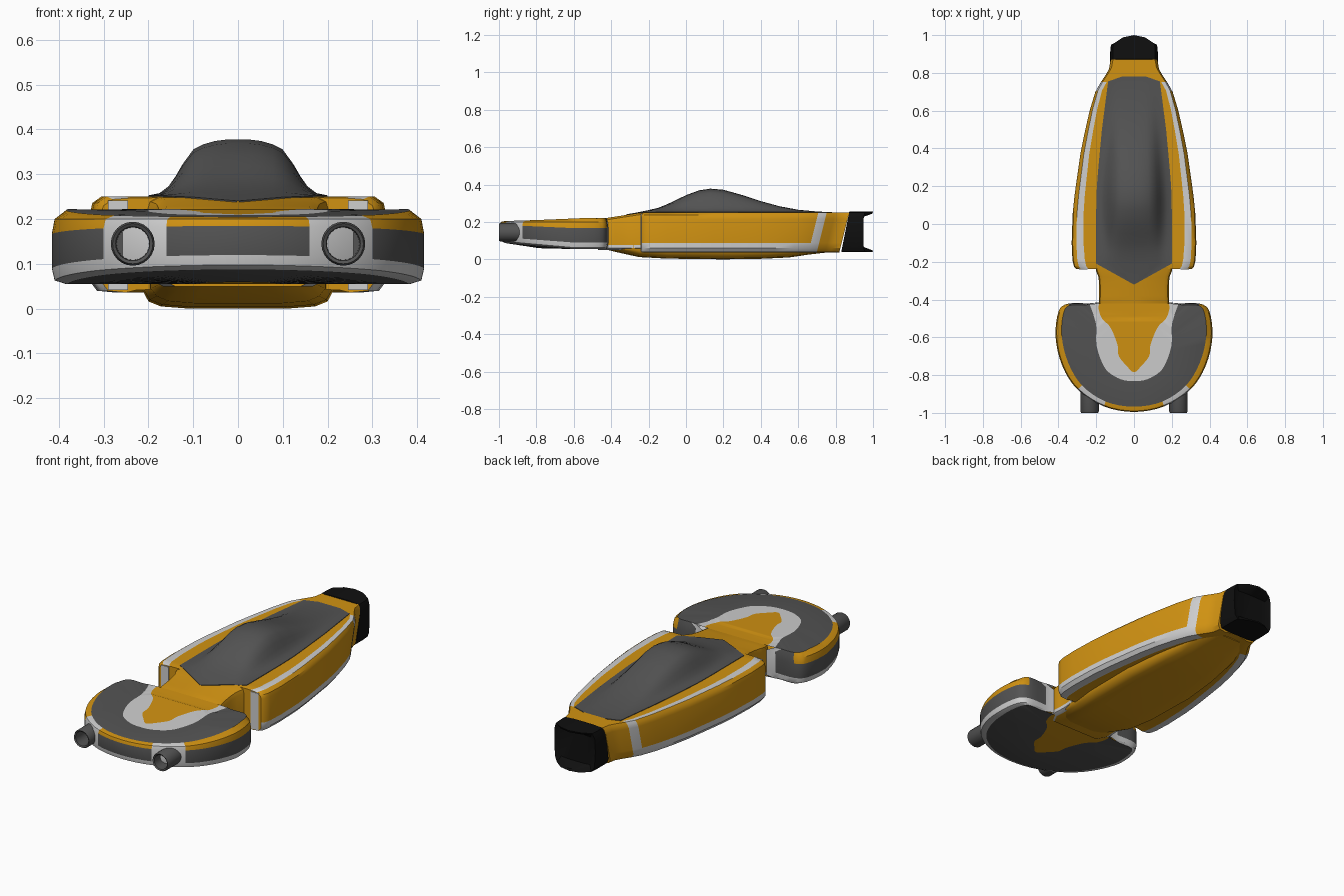
import bpy, bmesh, math
from mathutils import Vector

if "Cube" in bpy.data.objects:
    bpy.data.objects.remove(bpy.data.objects["Cube"])


def material(name, rgb):
    m = bpy.data.materials.new(name)
    m.diffuse_color = (*rgb, 1)
    m.use_nodes = True
    m.node_tree.nodes["Principled BSDF"].inputs["Base Color"].default_value = m.diffuse_color
    return m


MATS = [material("orange paint", (0.64, 0.29, 0.006)),
        material("light grey trim", (0.62, 0.62, 0.62)),
        material("dark grey", (0.087, 0.087, 0.087)),
        material("black", (0.005, 0.005, 0.005))]
ORANGE, WHITE, GREY, BLACK = range(4)


def interp(table, v):
    if v <= table[0][0]:
        return table[0][1]
    for (a, fa), (b, fb) in zip(table, table[1:]):
        if v <= b:
            return fa + (fb - fa) * (v - a) / (b - a)
    return table[-1][1]


def spline(pts, n=4):
    """Catmull-Rom through 2D points, mirrored past the last point."""
    p = [Vector(q) for q in pts]
    p = [p[0] * 2 - p[1]] + p + [Vector((-p[-2].x, p[-2].y))]
    out = []
    for a, b, c, d in zip(p, p[1:], p[2:], p[3:]):
        for k in range(n):
            t = k / n
            out.append(0.5 * (2 * b + (c - a) * t + (2 * a - 5 * b + 4 * c - d) * t * t
                              + (3 * b - a - 3 * c + d) * t ** 3))
    return out + [Vector(pts[-1])]


def finish(name, bm, angle=35):
    bmesh.ops.remove_doubles(bm, verts=bm.verts, dist=1e-5)
    bmesh.ops.recalc_face_normals(bm, faces=bm.faces)
    me = bpy.data.meshes.new(name)
    bm.to_mesh(me)
    bm.free()
    ob = bpy.data.objects.new(name, me)
    bpy.context.collection.objects.link(ob)
    for m in MATS:
        me.materials.append(m)
    bpy.ops.object.select_all(action='DESELECT')
    bpy.context.view_layer.objects.active = ob
    ob.select_set(True)
    bpy.ops.object.shade_smooth_by_angle(angle=math.radians(angle))
    return ob


def loft(name, rows, mat, caps=(), cap_mat=ORANGE, angle=35):
    """Skin half sections (x >= 0) and mirror them; mat(i, j) picks the colour."""
    bm = bmesh.new()
    for s in (1, -1):
        g = [[bm.verts.new((s * x, y, z)) for x, y, z in r] for r in rows]
        for i in range(len(g) - 1):
            for j in range(len(g[i]) - 1):
                f = bm.faces.new((g[i][j], g[i + 1][j], g[i + 1][j + 1], g[i][j + 1]))
                f.material_index = mat(i, j)
        for c in caps:
            bm.faces.new(g[c]).material_index = cap_mat
    return finish(name, bm, angle)


TOP = [(-1, 0.2), (-0.8, 0.206), (-0.42, 0.222), (-0.24, 0.25), (1, 0.25)]

# Crescent nose: nested outlines running from the neck to the front centre
outline = spline([(.19, -.415), (.24, -.42), (.35, -.422), (.40, -.465), (.415, -.6),
                  (.38, -.75), (.30, -.875), (.16, -.965), (0, -.995)])
panel = spline([(.235, -.425), (.27, -.43), (.345, -.432), (.375, -.48), (.382, -.6),
                (.348, -.735), (.275, -.855), (.15, -.94), (0, -.967)])
band = spline([(.235, -.425), (.215, -.48), (.2, -.54), (.2, -.6), (.197, -.65),
               (.175, -.72), (.14, -.78), (.07, -.822), (0, -.832)])
tongue = spline([(.185, -.42), (.187, -.45), (.17, -.5), (.13, -.54), (.105, -.59),
                 (.085, -.65), (.08, -.7), (.04, -.75), (0, -.785)])
centre = [Vector((0, p.y)) for p in tongue]


def lift(y):
    return min(1, max(0, (-y - 0.6) / 0.4))


def level(curve, base, rise, scale=1):
    return [(p.x * scale, -.65 + (p.y + .65) * scale, base + rise * lift(p.y)) for p in curve]


def on_top(curve):
    return [(p.x, p.y, interp(TOP, p.y) + (0.004 if p.y < -.5 else 0)) for p in curve]


nose = [level(centre, .055, .01), level(tongue, .055, .01), level(panel, .055, .035),
        level(outline, .063, .035, .985), level(outline, .09, .03), level(outline, .167, .018),
        level(outline, .2, .0, .985), on_top(panel), on_top(band), on_top(tongue), on_top(centre)]
nose_cols = [ORANGE, GREY, WHITE, WHITE, GREY, ORANGE, ORANGE, GREY, WHITE, ORANGE]


def nose_mat(i, j):
    seg = j // 4
    if 2 <= i <= 6:
        if seg == 6 or (seg == 0 and i > 2):
            return WHITE              # gun surrounds and neck corner
        if seg == 1 and i > 3:
            return GREY
    return nose_cols[i]


loft("nose", nose, nose_mat, angle=30)

# Neck joining the nose to the body
neck = []
for y, w in [(-.47, .16), (-.42, .187), (-.38, .184), (-.33, .184), (-.28, .188), (-.25, .2), (-.2, .21)]:
    t = interp(TOP, y) - (0.006 if y < -.43 else 0)
    neck.append([(0, y, .05), (w - .02, y, .05), (w, y, .06), (w, y, .078), (w, y, t - .03),
                 (w - .006, y, t - .01), (w - .025, y, t), (0, y, t)])
loft("neck", neck, lambda i, j: WHITE if j in (1, 2) else ORANGE, caps=(0, -1))

# Main body with trim stripes
WIDTH = [(-.238, .305), (-.225, .318), (-.19, .326), (-.1, .33), (.05, .325), (.15, .315),
         (.25, .301), (.37, .284), (.48, .262), (.6, .235), (.7, .205), (.745, .18),
         (.79, .15), (.82, .133), (.865, .125)]
body = []
for y, w in WIDTH:
    t = min(1, max(0, (y + .2) / .9))
    so, si = w - .026 + .012 * t, w - .066 + .03 * t
    drop = .006 if y < -.23 else 0
    sec = [(0, .045), (w - .08, .042), (w - .055, .036), (w - .015, .04), (w, .06), (w, .088),
           (w, .215), (w - .005, .236 - drop), (so, .25 - drop), (si, .25 - drop / 2), (0, .25)]
    shear = .25 * min(1, max(0, (y - .45) / .25))
    body.append([(x, y + (z - .22) * shear, z) for x, z in sec])


def body_mat(i, j):
    y = WIDTH[i][0]
    if y > .72:
        return ORANGE
    if y > .68:
        return WHITE if 2 <= j <= 8 else ORANGE
    return WHITE if j in (2, 3, 4, 8) else ORANGE


loft("body", body, body_mat, caps=(0, -1))

# Upright stripe on the front of each body shoulder
bm = bmesh.new()
for s in (1, -1):
    r = bmesh.ops.create_cube(bm, size=1)
    for v in r["verts"]:
        v.co = Vector((s * (.268 + v.co.x * .045), -.238 + v.co.y * .008, .142 + v.co.z * .2))
for f in bm.faces:
    f.material_index = WHITE
finish("shoulder_stripes", bm)

# Rounded keel under the body
keel = []
for y, w, z in [(-.46, .13, .06), (-.36, .17, .036), (-.25, .195, .012), (-.1, .212, .004),
                (.2, .215, 0), (.4, .195, .003), (.55, .17, .01), (.66, .15, .026), (.78, .12, .04)]:
    keel.append([(0, y, z), (.5 * w, y, z), (.8 * w, y, z + .005), (.93 * w, y, z + .016),
                 (w, y, max(z + .02, .045)), (w, y, .085), (0, y, .085)])
loft("keel", keel, lambda i, j: ORANGE, caps=(0, -1), angle=50)

# Canopy: flat dark panel swelling into a dome
HALF = [(-.32, .002), (-.21, .2), (.1, .2), (.22, .196), (.5, .17), (.755, .137), (.78, .065)]
DOME = [(-.32, 0), (-.265, .001), (-.21, .008), (-.15, .022), (-.1, .042), (-.05, .066), (0, .09),
        (.07, .116), (.13, .125), (.2, .119), (.3, .091), (.4, .058), (.5, .031), (.6, .012),
        (.7, .003), (.755, 0), (.78, 0)]
SHAPE = [(0, 1), (.13, .995), (.26, .97), (.39, .91), (.5, .82), (.62, .56), (.7, .34),
         (.78, .16), (.88, .04), (1, 0)]
canopy = []
for y, h in DOME:
    w, base = interp(HALF, y), interp(TOP, y) + .003
    canopy.append([(u * w, y, base + h * k) for u, k in SHAPE] + [(w, y, base - .012)])
loft("canopy", canopy, lambda i, j: GREY, angle=60)

# Black tail nozzle with curved upper and lower lips
ring = [(0, .038), (.06, .038), (.108, .043), (.122, .07), (.126, .15), (.124, .22),
        (.112, .25), (.06, .254), (0, .255)]
ends = [1.0, .988, .955, .95, .948, .95, .955, .988, 1.0]
tail = [[(x, .83 + (z - .04) * .2, z) for x, z in ring],
        [(x, .91, z) for x, z in ring],
        [(x * .97, e, z) for (x, z), e in zip(ring, ends)],
        [(x * .88, e - .004, .147 + (z - .147) * .9) for (x, z), e in zip(ring, ends)],
        [(x * .8, .942, .147 + (z - .147) * .72) for x, z in ring]]
loft("tail_nozzle", tail, lambda i, j: BLACK, caps=(0, -1), cap_mat=BLACK, angle=30)

# Twin hollow guns in the nose
bm = bmesh.new()
prof = [(-.85, 0), (-.85, .049), (-.992, .049), (-1.0, .045), (-.996, .038), (-.91, .036), (-.91, 0)]
N = 24
for s in (1, -1):
    rings = [[bm.verts.new((s * .235 + r * math.cos(2 * math.pi * k / N), y,
                            .145 + r * math.sin(2 * math.pi * k / N))) for k in range(N)]
             for y, r in prof[1:-1]]
    for a, b in zip(rings, rings[1:]):
        for k in range(N):
            bm.faces.new((a[k], a[(k + 1) % N], b[(k + 1) % N], b[k]))
    bm.faces.new(rings[0])
    bm.faces.new(rings[-1])
for f in bm.faces:
    f.material_index = GREY
finish("nose_guns", bm)
